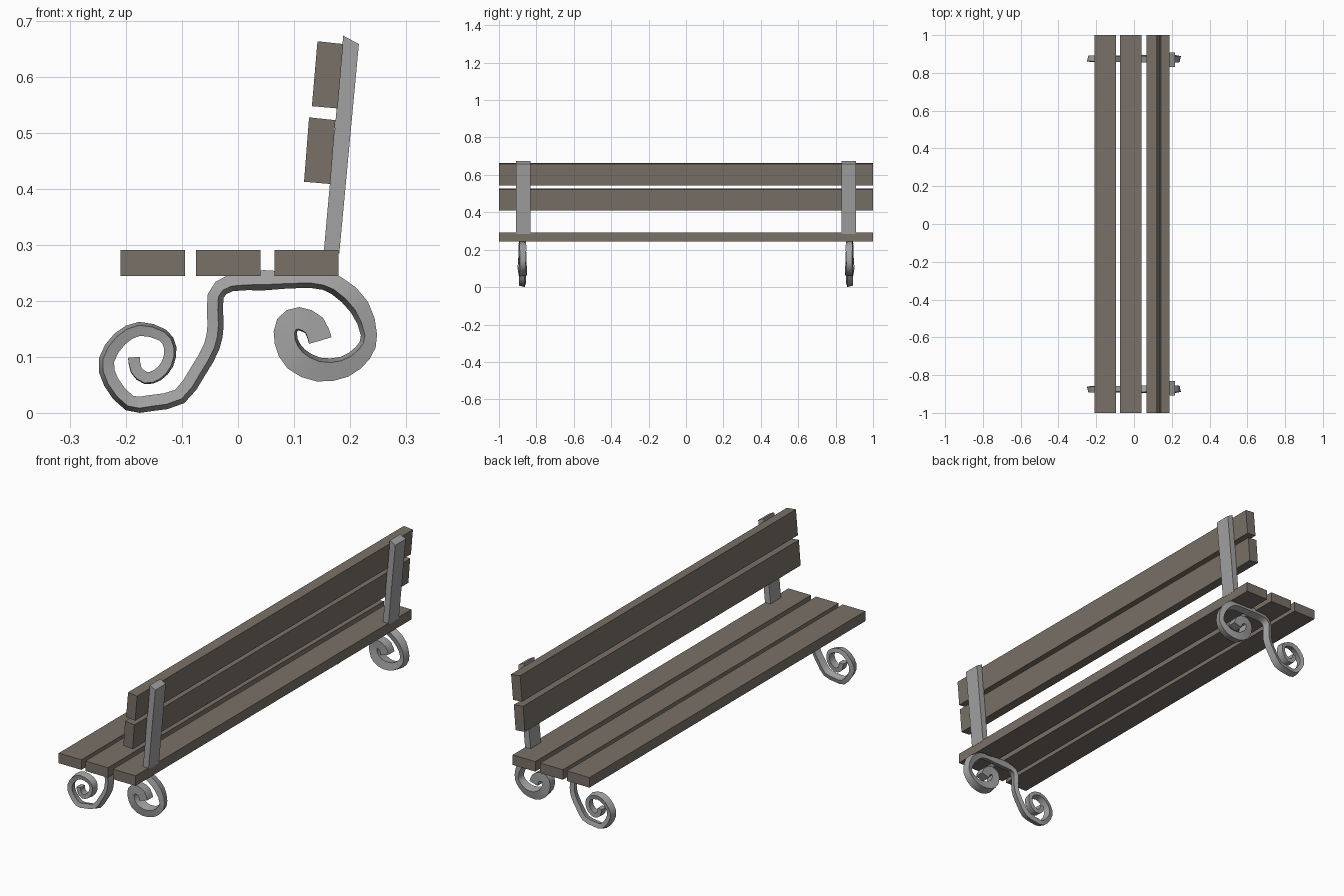
import bpy, bmesh, math
from mathutils import Vector

if "Cube" in bpy.data.objects:
    bpy.data.objects.remove(bpy.data.objects["Cube"])


def material(name, color):
    m = bpy.data.materials.new(name)
    m.diffuse_color = (*color, 1)
    m.use_nodes = True
    m.node_tree.nodes["Principled BSDF"].inputs["Base Color"].default_value = m.diffuse_color
    return m


wood = material("weathered_wood", (0.193, 0.166, 0.138))
iron = material("grey_iron", (0.36, 0.36, 0.36))


def make_object(name, rings, mat):
    """Skin a list of four-point rings into a closed bar."""
    bm = bmesh.new()
    rows = [[bm.verts.new(p) for p in ring] for ring in rings]
    for a, b in zip(rows, rows[1:]):
        for k in range(4):
            m = (k + 1) % 4
            bm.faces.new((a[k], a[m], b[m], b[k]))
    bm.faces.new(rows[0])
    bm.faces.new(rows[-1])
    bmesh.ops.recalc_face_normals(bm, faces=bm.faces)
    me = bpy.data.meshes.new(name)
    bm.to_mesh(me)
    bm.free()
    ob = bpy.data.objects.new(name, me)
    bpy.context.collection.objects.link(ob)
    me.materials.append(mat)
    return ob


def prism(name, profile, y0, y1, mat):
    return make_object(name, [[(x, y, z) for x, z in profile] for y in (y0, y1)], mat)


# seat planks
for i, x in enumerate((-0.21, -0.075, 0.065)):
    prism(f"seat_plank_{i + 1}",
          [(x, 0.245), (x + 0.115, 0.245), (x + 0.115, 0.291), (x, 0.291)], -1, 1, wood)

# leaning backrest planks
back_profiles = {
    "back_plank_lower": [(0.118, 0.413), (0.165, 0.409), (0.174, 0.523), (0.127, 0.528)],
    "back_plank_upper": [(0.132, 0.548), (0.178, 0.544), (0.188, 0.659), (0.142, 0.664)],
}
for name, profile in back_profiles.items():
    prism(name, profile, -1, 1, wood)

# scroll path in millimetres: x, z, visible bar thickness
SCROLL = [
    (-186, 99, 21), (-182, 76, 21), (-165, 62, 22), (-144, 67, 22), (-126, 87, 22),
    (-121, 116, 22), (-135, 139, 23), (-176, 150, 25), (-211, 132, 27), (-235, 94, 28),
    (-227, 55, 28), (-194, 17, 29), (-155, 17, 29), (-104, 29, 29), (-72, 73, 29),
    (-47, 118, 29), (-40, 157, 29), (-40, 209, 29), (-13, 232, 30), (47, 237, 36),
    (128, 236, 25), (175, 228, 35), (217, 189, 36), (234, 139, 29), (223, 107, 33),
    (190, 82, 38), (144, 77, 43), (104, 96, 46), (86, 128, 42), (88, 157, 42),
    (109, 168, 42), (136, 156, 42), (147, 129, 42),
]


def smooth_path(table):
    """Add one rounded midpoint between neighbouring path points."""
    v = [Vector(p) / 1000 for p in table]
    out = []
    for i in range(len(v) - 1):
        before, after = v[max(i - 1, 0)], v[min(i + 2, len(v) - 1)]
        out += [v[i], (9 * (v[i] + v[i + 1]) - before - after) / 16]
    return out + [v[-1]]


def scroll_leg(name, yc, side):
    path = smooth_path(SCROLL)
    pts = [Vector((p.x, 0, p.y)) for p in path]
    last = len(pts) - 1
    rings = []
    for i, p in enumerate(pts):
        t = (pts[min(i + 1, last)] - pts[max(i - 1, 0)]).normalized()
        n = Vector((-t.z, 0, t.x))
        w = path[i].z / 2
        d = max(0.016, w)
        roll = 0.3 * math.sin(math.pi * i / last)
        w = (w - d * math.sin(roll)) / math.cos(roll)   # keep the side-on width
        roll *= -side
        across = n * math.cos(roll) + Vector((0, math.sin(roll), 0))
        depth = Vector((0, math.cos(roll), 0)) - n * math.sin(roll)
        c = p + Vector((0, yc, 0))
        rings.append([c + across * w * a + depth * d * b
                      for a, b in ((1, 1), (1, -1), (-1, -1), (-1, 1))])
    ob = make_object(name, rings, iron)
    zmin = min(v.co.z for v in ob.data.vertices)
    for v in ob.data.vertices:      # rest the scroll on the ground
        v.co.z -= zmin * max(0, 1 - v.co.z / 0.2)
    bpy.ops.object.select_all(action='DESELECT')
    ob.select_set(True)
    bpy.context.view_layer.objects.active = ob
    bpy.ops.object.shade_smooth_by_angle(angle=math.radians(40))


# iron supports at both ends
for label, side in (("left", -1), ("right", 1)):
    prism(f"back_post_{label}",
          [(0.153, 0.285), (0.181, 0.285), (0.216, 0.659), (0.188, 0.674)],
          side * 0.87 - 0.038, side * 0.87 + 0.038, iron)
    scroll_leg(f"scroll_leg_{label}", side * 0.875, side)
